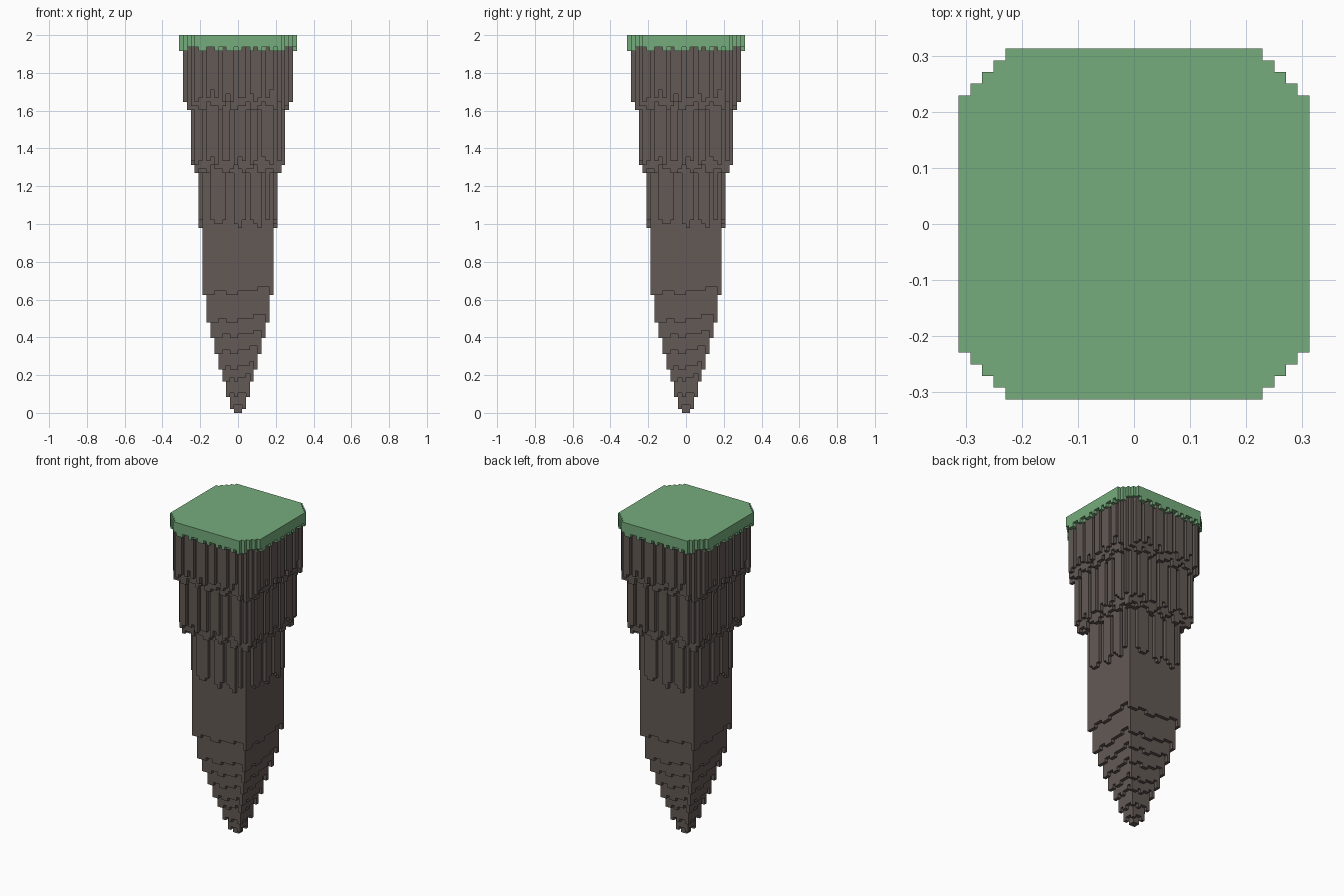
import bpy
import bmesh

U = 1 / 48          # size of one block
HALF = 15           # half width of the top, in blocks
TOP, TURF = 96, 93  # heights of the top and of the turf underside

if "Cube" in bpy.data.objects:
    bpy.data.objects.remove(bpy.data.objects["Cube"], do_unlink=True)


def material(name, rgb):
    mat = bpy.data.materials.new(name)
    mat.use_nodes = True
    mat.diffuse_color = (*rgb, 1)
    bsdf = mat.node_tree.nodes["Principled BSDF"]
    bsdf.inputs["Base Color"].default_value = (*rgb, 1)
    bsdf.inputs["Roughness"].default_value = 0.9
    return mat


# Bottom heights of the tapering tip, from the centre ring outwards
TIP = [0, 1, 4, 8, 11, 15, 19, 23, 30]

# Hanging strips along one side: a letter is how far it stops short, a dot is a gap
# ring: (lowest height, height in a gap, corner cut, strips)
TIERS = {
    10: (47, 61, 18, ".cbbc..bac.cba.c"),
    11: (61, 61, 22, "abbacbbaabcbabbcaabbac"),
    12: (63, 77, 23, "ab.bca.bb.acb.ab.cba.b"),
    13: (77, 77, 25, "bbaacbbabcaabbcaabcbbaca"),
    14: (79, TURF, 25, "ab.bdb.aca.bb.cab.bd.a"),
}
FRINGE = "abbabaabbabbaababbab"


def ring_and_place(i, j):
    """Ring number of a block and its place along its side, turned four ways."""
    k = max(i + 1, -i, j + 1, -j)
    if j == -k and i < k - 1:
        return k, i
    if i == k - 1 and j < k - 1:
        return k, j
    if j == k - 1 and i > -k:
        return k, -1 - i
    return k, -1 - j


def corner_sum(i, j):
    return max(i + 1, -i) + max(j + 1, -j)


def rock_bottom(i, j):
    k, t = ring_and_place(i, j)
    if k <= len(TIP):
        part = (t + k) / (2 * k)
        step = 0 if part < 0.15 else 1 if part < 0.3 else 0 if part < 0.5 else 1 if part < 0.75 else 2
        return TIP[k - 1] + (step if k > 1 else 0)
    if k not in TIERS:
        return TURF
    low, gap, cut, strips = TIERS[k]
    if corner_sum(i, j) > cut:
        return TURF if k > 12 else gap
    n = t + len(strips) // 2
    letter = strips[n] if 0 <= n < len(strips) else "a"
    return gap if letter == "." else low + ord(letter) - ord("a")


def turf_bottom(i, j):
    if corner_sum(i, j) > 26:
        return TOP
    k, t = ring_and_place(i, j)
    if k < 14:
        return TURF
    return TURF - (FRINGE[(t + k) % len(FRINGE)] == "a")


def hanging_blocks(name, bottom, top, mat, cap):
    """Blocks hanging from a flat top down to a stepped underside."""
    bm = bmesh.new()
    span = range(-HALF, HALF)

    def height(i, j):
        return bottom(i, j) if i in span and j in span else top

    def quad(points):
        return bm.faces.new([bm.verts.new((x * U, y * U, z * U)) for x, y, z in points])

    caps = []
    for i in span:
        for j in span:
            z = height(i, j)
            if z >= top:
                continue
            ring = [(i, j), (i + 1, j), (i + 1, j + 1), (i, j + 1)]
            quad([(x, y, z) for x, y in reversed(ring)])
            if cap:
                caps.append(quad([(x, y, top) for x, y in ring]))
            # Side walls up to each higher neighbour
            for n, (di, dj) in enumerate([(0, -1), (1, 0), (0, 1), (-1, 0)]):
                up = min(top, height(i + di, j + dj))
                if up > z:
                    p, q = ring[n], ring[(n + 1) % 4]
                    quad([(*p, z), (*q, z), (*q, up), (*p, up)])
    bmesh.ops.remove_doubles(bm, verts=bm.verts, dist=U / 100)
    if caps:
        bmesh.ops.dissolve_faces(bm, faces=[f for f in caps if f.is_valid])
    mesh = bpy.data.meshes.new(name)
    bm.to_mesh(mesh)
    bm.free()
    mesh.materials.append(mat)
    obj = bpy.data.objects.new(name, mesh)
    bpy.context.collection.objects.link(obj)
    return obj


# Rock column with hanging strips and a stepped tip
hanging_blocks("rock_column", rock_bottom, TURF, material("brown rock", (0.125, 0.1, 0.091)), False)
# Turf slab with a ragged lower fringe
hanging_blocks("turf_slab", turf_bottom, TOP, material("green turf", (0.181, 0.413, 0.202)), True)
